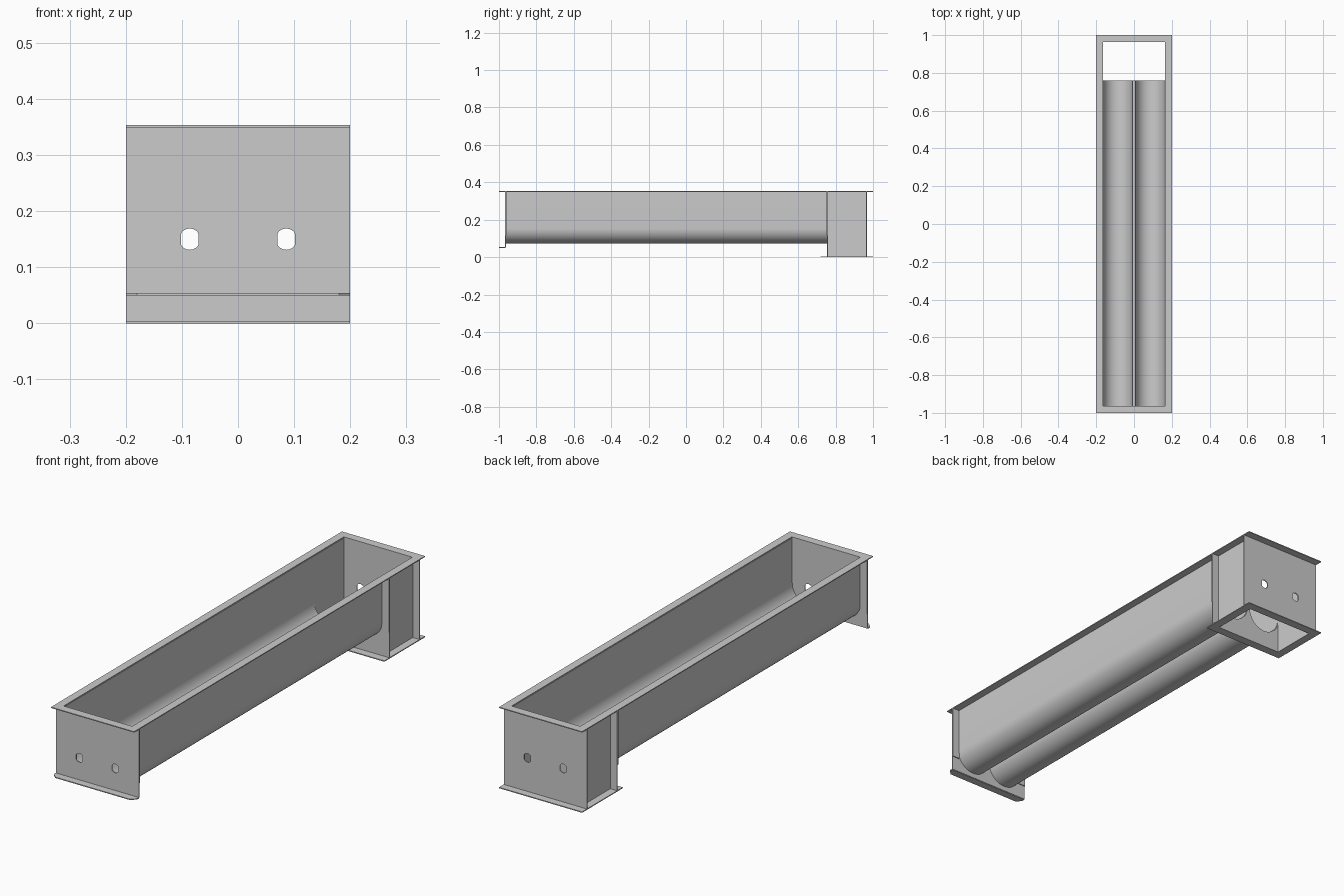
import bpy
import math
from mathutils import Matrix

cube = bpy.data.objects.get("Cube")
if cube:
    bpy.data.objects.remove(cube, do_unlink=True)

steel = bpy.data.materials.new("grey steel")
steel.use_nodes = True
grey = (0.6, 0.6, 0.6, 1)
steel.diffuse_color = grey
steel.node_tree.nodes["Principled BSDF"].inputs["Base Color"].default_value = grey

T = 0.004                      # sheet thickness
HALF, WALL = 0.2, 0.165        # half widths: flange edge, trough wall
FRONT, STEP, BACK = -0.965, 0.755, 0.965
TOP = 0.353
CX, CZ, R = 0.086, 0.154, 0.079

UPRIGHT = Matrix.Rotation(math.pi / 2, 4, 'X')
SIDEWAYS = Matrix.Rotation(math.pi / 2, 4, 'Z') @ UPRIGHT


def sheet(name, loops, matrix, depth=T):
    """Flat sheet from an outline and optional hole loops."""
    curve = bpy.data.curves.new(name, 'CURVE')
    curve.dimensions = '2D'
    curve.fill_mode = 'BOTH'
    curve.extrude = depth / 2
    for loop in loops:
        spline = curve.splines.new('POLY')
        spline.points.add(len(loop) - 1)
        for p, (x, y) in zip(spline.points, loop):
            p.co = (x, y, 0, 1)
        spline.use_cyclic_u = True
    ob = bpy.data.objects.new(name, curve)
    bpy.context.collection.objects.link(ob)
    ob.matrix_world = matrix
    finish(ob)


def finish(ob):
    bpy.ops.object.select_all(action='DESELECT')
    bpy.context.view_layer.objects.active = ob
    ob.select_set(True)
    bpy.ops.object.convert(target='MESH')
    ob = bpy.context.object
    ob.data.materials.clear()
    ob.data.materials.append(steel)
    bpy.ops.object.shade_smooth_by_angle(angle=math.radians(30))


def rect(x0, x1, y0, y1):
    return [(x0, y0), (x1, y0), (x1, y1), (x0, y1)]


def at(matrix, x=0, y=0, z=0):
    return Matrix.Translation((x, y, z)) @ matrix


def slot(cx, cz, w=0.0155, h=0.019, n=24):
    """Shaft hole: circle with flattened sides."""
    pts = []
    for i in range(n):
        a = 2 * math.pi * i / n
        pts.append((cx + max(-w, min(w, h * math.cos(a))), cz + h * math.sin(a)))
    return pts


# Twin-channel cross-section, left to right
def channel(cx, n=24):
    return [(cx - R * math.cos(math.pi * i / n), CZ - R * math.sin(math.pi * i / n))
            for i in range(n + 1)]


profile = [(-WALL, TOP - T)] + channel(-CX) + channel(CX) + [(WALL, TOP - T)]

# Trough shell
verts = [(x, y, z) for y in (FRONT, STEP) for x, z in profile]
n = len(profile)
mesh = bpy.data.meshes.new("trough")
mesh.from_pydata(verts, [], [(i, i + 1, n + i + 1, n + i) for i in range(n - 1)])
trough = bpy.data.objects.new("trough", mesh)
bpy.context.collection.objects.link(trough)
solid = trough.modifiers.new("thickness", 'SOLIDIFY')
solid.thickness = T
solid.offset = 0
finish(trough)

# End plates with shaft holes
flat = Matrix.Identity(4)
holes = [slot(-CX, 0.15), slot(CX, 0.15)]
for name, y, low in (("front", FRONT, 0.052), ("back", BACK, 0.0)):
    sheet(name + "_end_plate", [rect(-HALF, HALF, low, TOP)] + holes, at(UPRIGHT, y=y))
    sheet(name + "_top_flange",
          [rect(-HALF, HALF, *sorted((y, math.copysign(1, y))))], at(flat, z=TOP - T / 2))

# Clipped foot flange under the front plate
clip = 0.02
sheet("front_foot_flange",
      [[(-HALF, FRONT), (HALF, FRONT), (HALF, -1 + clip), (HALF - clip, -1),
        (clip - HALF, -1), (-HALF, -1 + clip)]], at(flat, z=0.052))

# Outlet box: step plate shaped to the channels, side walls and bottom flange ring
sheet("outlet_step_plate",
      [[(-HALF, TOP - T), (-HALF, 0), (HALF, 0), (HALF, TOP - T)] + profile[::-1]],
      at(UPRIGHT, y=STEP + T / 2))
sheet("outlet_bottom_flange",
      [rect(-HALF, HALF, 0.72, 1), rect(-WALL, WALL, STEP, BACK)], at(flat, z=T / 2))

for side, s in (("left", 1), ("right", -1)):
    edge = sorted((s * WALL, s * HALF))
    # Rim along the whole length
    sheet(side + "_rim", [rect(*edge, FRONT, BACK)], at(flat, z=TOP - T / 2))
    sheet(side + "_outlet_wall", [rect(STEP, BACK, 0, TOP - T)], at(SIDEWAYS, x=s * WALL))
    # Bolting strips at both trough ends
    for end, y in (("front", FRONT + T), ("back", STEP - T / 2)):
        sheet(f"{side}_{end}_strip", [rect(*edge, 0.115, TOP - T)], at(UPRIGHT, y=y))
